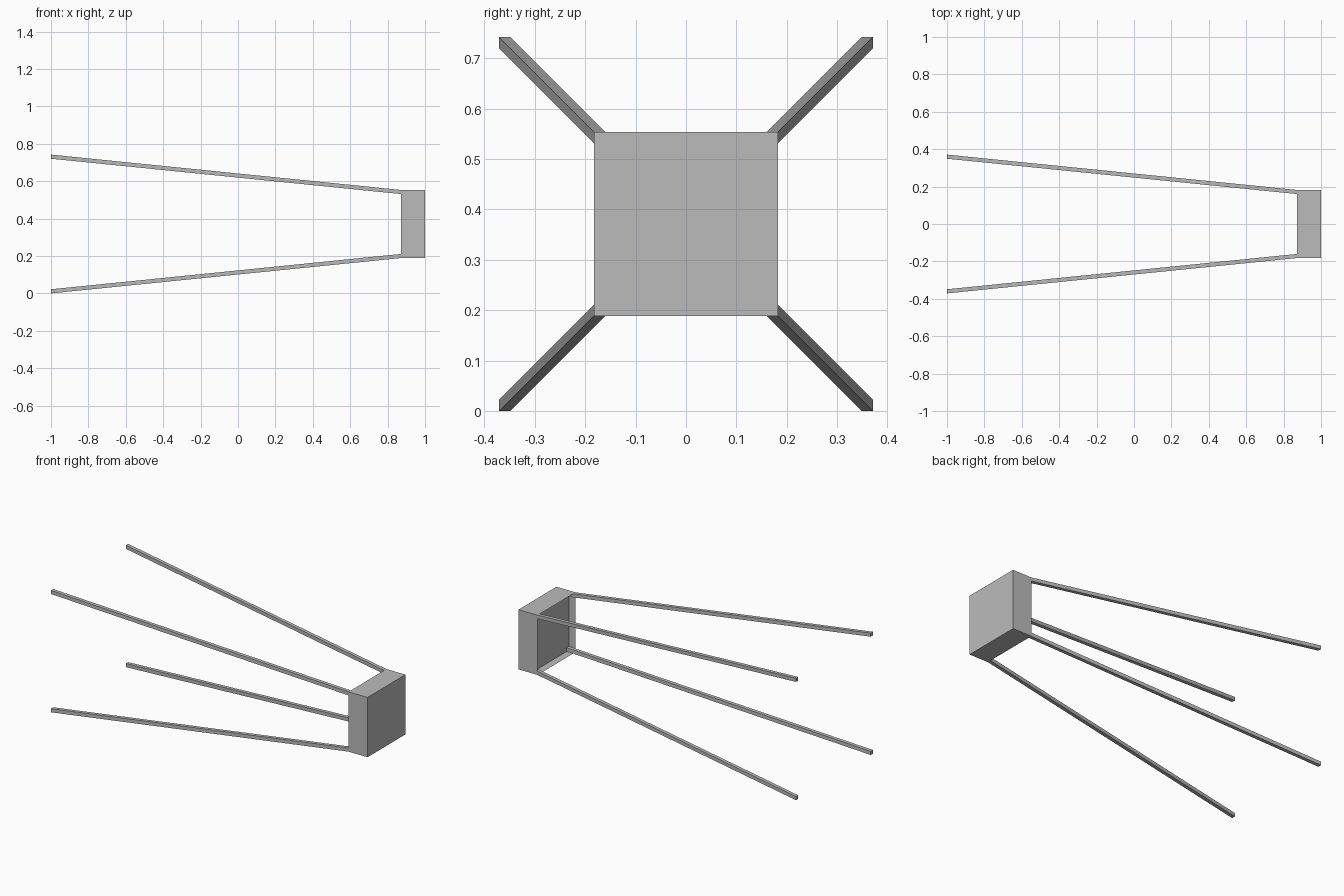
import bpy
import bmesh

if "Cube" in bpy.data.objects:
    bpy.data.objects.remove(bpy.data.objects["Cube"], do_unlink=True)

MID = 0.371           # centre height
HALF = 0.182          # half width of the seat block
SPREAD = 0.371        # half width at the leg ends
LEG = 0.022           # leg thickness
RIM, FLOOR, FACE = 0.872, 0.913, 1.0
WALL = 0.004

grey = bpy.data.materials.new("plain grey")
grey.use_nodes = True
colour = (0.5, 0.5, 0.5, 1)
grey.diffuse_color = colour
grey.node_tree.nodes["Principled BSDF"].inputs["Base Color"].default_value = colour


def finish(name, bm):
    bmesh.ops.recalc_face_normals(bm, faces=bm.faces)
    mesh = bpy.data.meshes.new(name)
    bm.to_mesh(mesh)
    bm.free()
    mesh.materials.append(grey)
    obj = bpy.data.objects.new(name, mesh)
    bpy.context.collection.objects.link(obj)
    return obj


# Seat block, with a shallow recess sunk into the leg side
bm = bmesh.new()
bmesh.ops.create_cube(bm, size=1)
for v in bm.verts:
    v.co = ((RIM if v.co.x < 0 else FACE), v.co.y * 2 * HALF, MID + v.co.z * 2 * HALF)
under = [min(bm.faces, key=lambda f: f.calc_center_median().x)]
bmesh.ops.inset_region(bm, faces=under, thickness=WALL)
for v in under[0].verts:
    v.co.x = FLOOR
finish("seat", bm)


# Splayed square legs, running from the recess corners to the feet
def leg(name, sy, sz):
    bm = bmesh.new()
    bmesh.ops.create_cube(bm, size=1)
    slope = (SPREAD - HALF) / (RIM + 1)
    for v in bm.verts:
        x = -1 if v.co.x < 0 else FLOOR
        outer = SPREAD - slope * (x + 1)
        y = outer - (LEG if v.co.y < 0 else 0)
        z = outer - (LEG if v.co.z < 0 else 0)
        v.co = (x, sy * y, MID + sz * z)
    finish(name, bm)


for sy, side in ((-1, "front"), (1, "back")):
    for sz, level in ((-1, "lower"), (1, "upper")):
        leg(f"{side}_{level}_leg", sy, sz)
